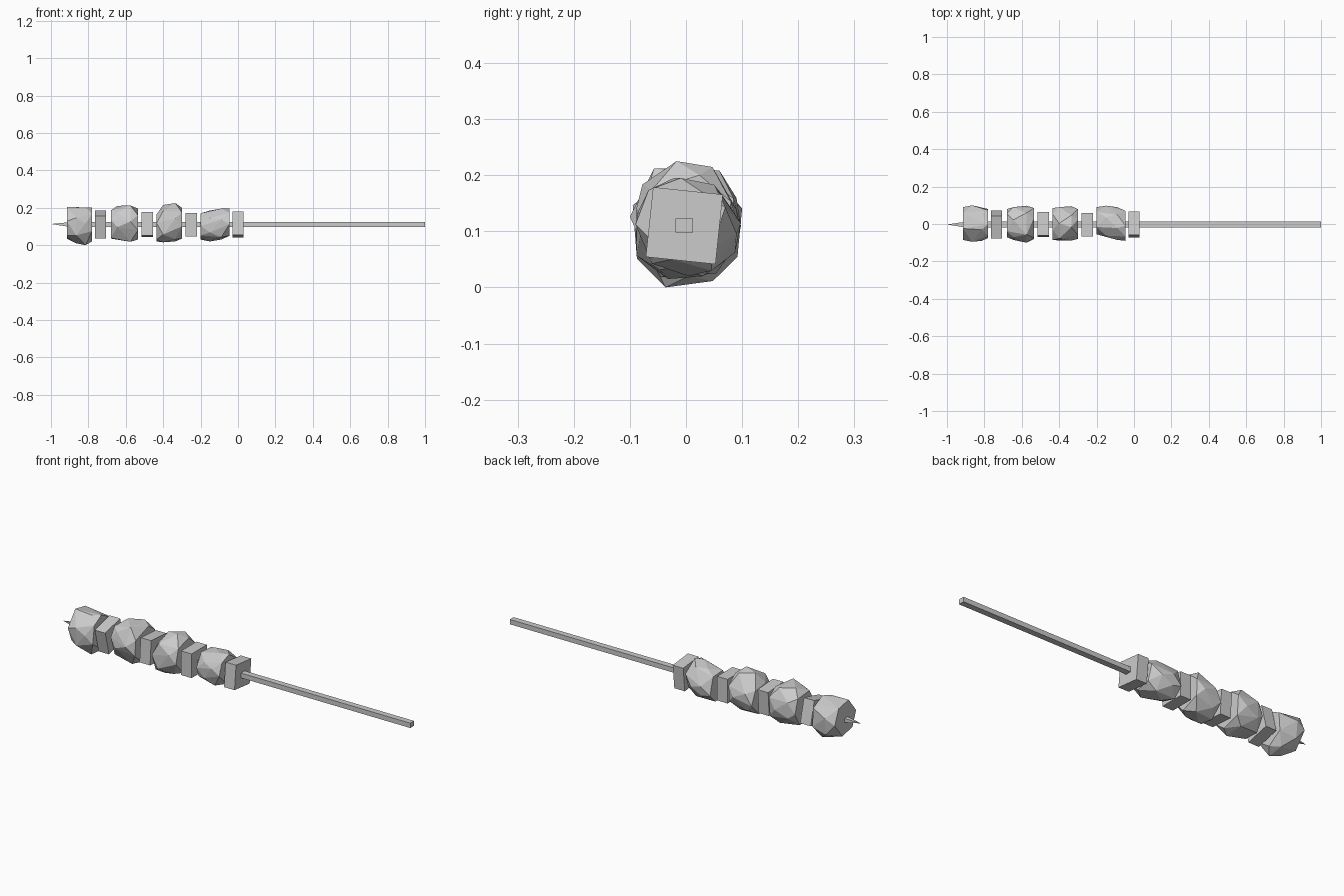
import bpy, bmesh, math, random

if "Cube" in bpy.data.objects:
    bpy.data.objects.remove(bpy.data.objects["Cube"])

random.seed(4)
CY, CZ = -0.003, 0.11

grey = bpy.data.materials.new("plain grey")
grey.diffuse_color = (0.6, 0.6, 0.6, 1)
grey.use_nodes = True
grey.node_tree.nodes["Principled BSDF"].inputs["Base Color"].default_value = grey.diffuse_color


def finish(name, bm):
    bmesh.ops.recalc_face_normals(bm, faces=bm.faces[:])
    me = bpy.data.meshes.new(name)
    bm.to_mesh(me)
    bm.free()
    me.materials.append(grey)
    ob = bpy.data.objects.new(name, me)
    bpy.context.collection.objects.link(ob)


# square stick with a pointed end
def skewer():
    bm = bmesh.new()
    rings = []
    for x, s in ((1.0, 1.0), (-0.9, 1.0)):
        rings.append([bm.verts.new((x, CY + a * 0.0155 * s, CZ + b * 0.0125 * s))
                      for a, b in ((-1, -1), (1, -1), (1, 1), (-1, 1))])
    tip = bm.verts.new((-1.0, CY, CZ + 0.003))
    bm.faces.new(rings[0])
    for i in range(4):
        j = (i + 1) % 4
        bm.faces.new((rings[0][i], rings[0][j], rings[1][j], rings[1][i]))
        bm.faces.new((rings[1][i], rings[1][j], tip))
    finish("skewer", bm)


# square slice of vegetable, turned about the stick
def slice_(i, x, angle):
    bm = bmesh.new()
    bmesh.ops.create_cube(bm, size=1)
    c, s = math.cos(math.radians(angle)), math.sin(math.radians(angle))
    for v in bm.verts:
        px, py, pz = v.co.x * 0.06, v.co.y * 0.125, v.co.z * 0.125
        v.co = (x + px, CY + py * c - pz * s, CZ + py * s + pz * c)
    finish("vegetable_slice_%d" % i, bm)


# faceted chunk: irregular rings fitted to (x, ymin, ymax, zmin, zmax), wrapped in a hull
def chunk(i, rings, sides=6):
    bm = bmesh.new()
    for k, (x, y0, y1, z0, z1) in enumerate(rings):
        pts = []
        for n in range(sides):
            a = (n + 0.5 * (k % 2) + random.uniform(-0.2, 0.2)) * math.tau / sides + i
            pts.append((math.cos(a), math.sin(a)))
        ys, zs = [p[0] for p in pts], [p[1] for p in pts]
        for y, z in pts:
            u = (y - min(ys)) / (max(ys) - min(ys))
            w = (z - min(zs)) / (max(zs) - min(zs))
            bm.verts.new((x, y0 + u * (y1 - y0), z0 + w * (z1 - z0)))
    res = bmesh.ops.convex_hull(bm, input=bm.verts[:])
    loose = [v for v in bm.verts if not v.link_faces]
    bmesh.ops.delete(bm, geom=loose, context='VERTS')
    bmesh.ops.dissolve_limit(bm, angle_limit=math.radians(4),
                             verts=bm.verts[:], edges=bm.edges[:])
    finish("meat_chunk_%d" % i, bm)


skewer()
for i, (x, angle) in enumerate(((0.0, -6), (-0.25, 0), (-0.485, -4), (-0.735, 14))):
    slice_(i + 1, x, angle)

chunk(1, [(-0.915, -0.085, 0.09, 0.035, 0.205), (-0.865, -0.095, 0.10, 0.01, 0.20),
          (-0.815, -0.09, 0.085, 0.0, 0.20), (-0.78, -0.075, 0.08, 0.02, 0.20)])
chunk(2, [(-0.68, -0.07, 0.08, 0.035, 0.185), (-0.645, -0.085, 0.09, 0.028, 0.21),
          (-0.575, -0.10, 0.098, 0.018, 0.212), (-0.535, -0.08, 0.085, 0.03, 0.195)])
chunk(3, [(-0.435, -0.085, 0.085, 0.02, 0.165), (-0.40, -0.088, 0.09, 0.015, 0.215),
          (-0.335, -0.088, 0.095, 0.02, 0.225), (-0.30, -0.08, 0.08, 0.035, 0.20)])
chunk(4, [(-0.20, -0.055, 0.09, 0.03, 0.17), (-0.15, -0.065, 0.098, 0.02, 0.185),
          (-0.09, -0.085, 0.09, 0.03, 0.195), (-0.045, -0.09, 0.07, 0.05, 0.195)])
